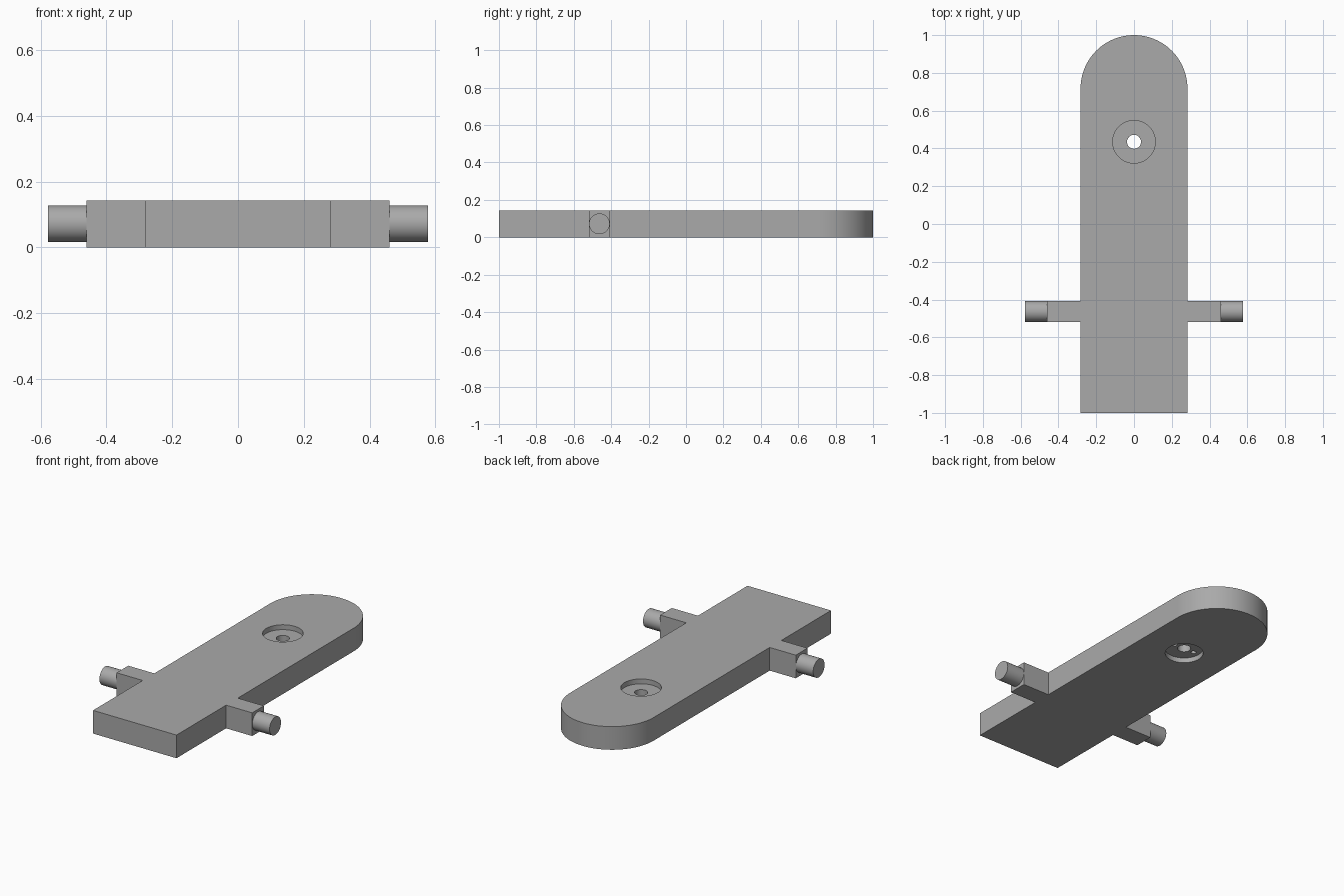
import bpy, bmesh
from math import sin, cos, pi, radians
from mathutils import Matrix, Vector

cube = bpy.data.objects.get("Cube")
if cube:
    bpy.data.objects.remove(cube)

HALF, THICK = 0.283, 0.142        # plate half width and thickness
ARM_X, ARM_Y, ARM_R = 0.46, -0.463, 0.0565
PIN_END = 0.567
HOLE_Y = 0.435

grey = bpy.data.materials.new("plain grey")
grey.use_nodes = True
GREY = (0.4, 0.4, 0.4, 1)
grey.diffuse_color = GREY
grey.node_tree.nodes["Principled BSDF"].inputs["Base Color"].default_value = GREY


def make_object(name, bm):
    bmesh.ops.recalc_face_normals(bm, faces=bm.faces)
    mesh = bpy.data.meshes.new(name)
    bm.to_mesh(mesh)
    bm.free()
    obj = bpy.data.objects.new(name, mesh)
    bpy.context.collection.objects.link(obj)
    mesh.materials.append(grey)
    return obj


def cylinder(name, centre, radius, depth, axis="Z", sides=48):
    bm = bmesh.new()
    turn = Matrix.Rotation(pi / 2, 4, "Y") if axis == "X" else Matrix()
    bmesh.ops.create_cone(bm, cap_ends=True, segments=sides, radius1=radius,
                          radius2=radius, depth=depth,
                          matrix=Matrix.Translation(centre) @ turn)
    return make_object(name, bm)


def smooth(obj):
    bpy.ops.object.select_all(action="DESELECT")
    obj.select_set(True)
    bpy.context.view_layer.objects.active = obj
    bpy.ops.object.shade_smooth_by_angle(angle=radians(30))


# Plate outline: square end, two side arms, round end
side = [(HALF, -1), (HALF, ARM_Y - ARM_R), (ARM_X, ARM_Y - ARM_R),
        (ARM_X, ARM_Y + ARM_R), (HALF, ARM_Y + ARM_R)]
arc = [(HALF * cos(pi * i / 48), 1 - HALF + HALF * sin(pi * i / 48)) for i in range(49)]
outline = side + arc + [(-x, y) for x, y in reversed(side)]

bm = bmesh.new()
base = bm.faces.new([bm.verts.new((x, y, 0)) for x, y in outline])
top = bmesh.ops.extrude_face_region(bm, geom=[base])["geom"]
bmesh.ops.translate(bm, vec=Vector((0, 0, THICK)),
                    verts=[v for v in top if isinstance(v, bmesh.types.BMVert)])
plate = make_object("plate_with_arms", bm)

# Recesses above and below, through hole, two small blind holes underneath
cutters = [
    cylinder("top_recess_cutter", (0, HOLE_Y, THICK), 0.113, 0.06),
    cylinder("bottom_recess_cutter", (0, HOLE_Y, 0), 0.106, 0.06),
    cylinder("through_hole_cutter", (0, HOLE_Y, THICK / 2), 0.037, 0.4, sides=32),
]
for s in (-1, 1):
    cutters.append(cylinder("small_hole_cutter", (s * 0.068, HOLE_Y, 0.04),
                            0.015, 0.06, sides=16))
for cutter in cutters:
    cutter.hide_render = True
    cutter.hide_set(True)
    mod = plate.modifiers.new(cutter.name, "BOOLEAN")
    mod.operation = "DIFFERENCE"
    mod.solver = "EXACT"
    mod.object = cutter

# Apply the cuts, then remove the cutters
bpy.context.view_layer.objects.active = plate
plate.select_set(True)
for mod in list(plate.modifiers):
    bpy.ops.object.modifier_apply(modifier=mod.name)
for cutter in cutters:
    bpy.data.objects.remove(cutter)
smooth(plate)

# Round pivot pins on the arm ends
for s, label in ((1, "left"), (-1, "right")):
    pin = cylinder(label + "_pivot_pin", (s * (ARM_X + PIN_END - 0.02) / 2, ARM_Y, THICK / 2 + 0.001),
                   0.0555, PIN_END - ARM_X + 0.02, axis="X")
    pin.location.x = s * 0.01
    smooth(pin)
